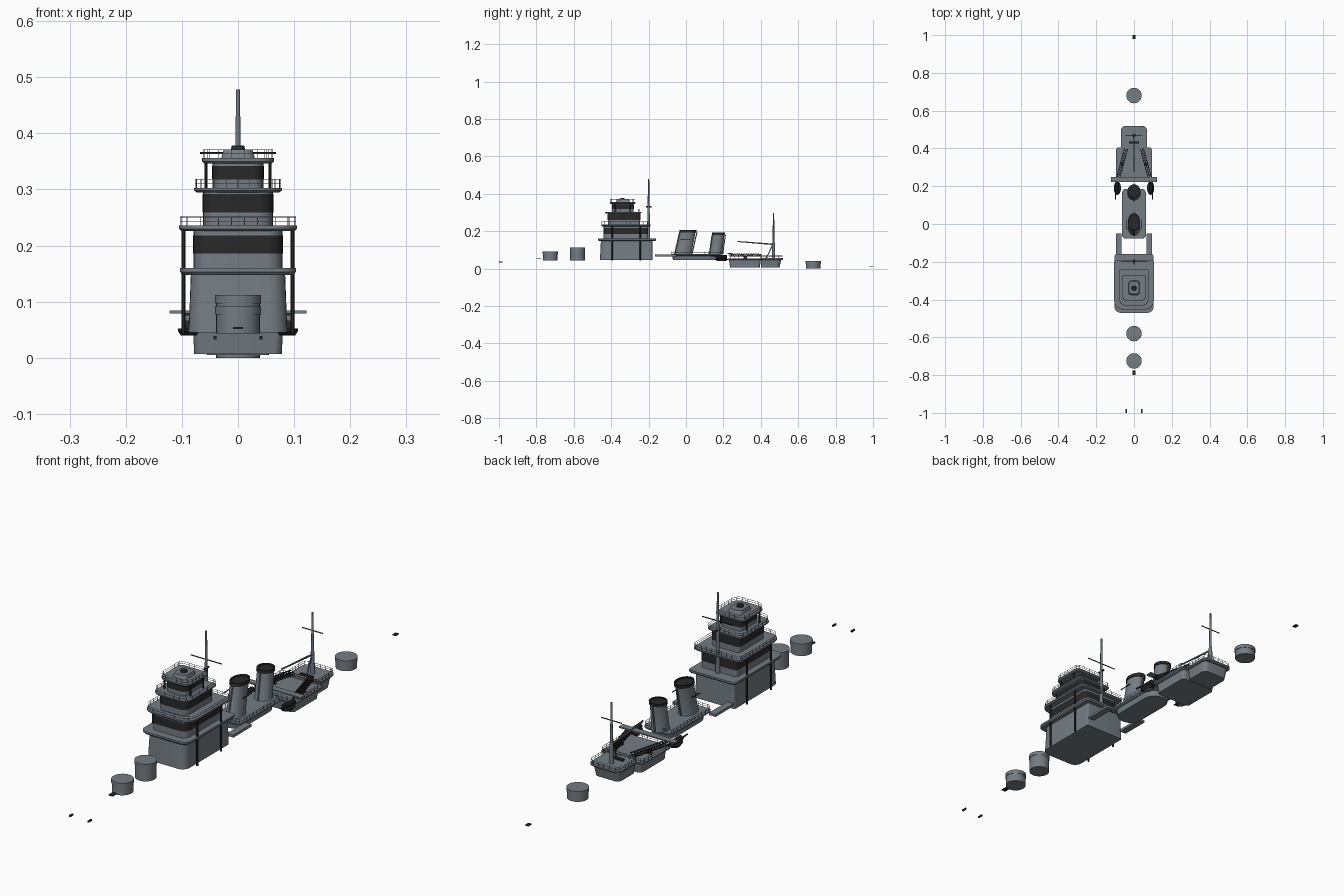
import bpy, bmesh, math
from mathutils import Vector

if "Cube" in bpy.data.objects:
    bpy.data.objects.remove(bpy.data.objects["Cube"])


def mat(name, c):
    m = bpy.data.materials.new(name)
    m.diffuse_color = (*c, 1)
    m.use_nodes = True
    m.node_tree.nodes["Principled BSDF"].inputs["Base Color"].default_value = m.diffuse_color
    return m


GREY = mat("naval_grey", (0.175, 0.205, 0.23))
DARK = mat("dark_grey", (0.022, 0.022, 0.023))


def finish(name, bm, mats):
    bmesh.ops.recalc_face_normals(bm, faces=bm.faces)
    me = bpy.data.meshes.new(name)
    bm.to_mesh(me)
    bm.free()
    for m in mats:
        me.materials.append(m)
    ob = bpy.data.objects.new(name, me)
    bpy.context.collection.objects.link(ob)
    return ob


def rrect(hx, y0, y1, rf, rb, n=6):
    """Rounded rectangle outline: rf = front corner radius, rb = rear."""
    pts = []
    for cx, cy, r, a in ((hx - rf, y0 + rf, rf, -90), (hx - rb, y1 - rb, rb, 0),
                         (-hx + rb, y1 - rb, rb, 90), (-hx + rf, y0 + rf, rf, 180)):
        for i in range(n + 1):
            t = math.radians(a + 90 * i / n)
            pts.append((cx + r * math.cos(t), cy + r * math.sin(t)))
    return pts


def oval(rx, ry, cx=0, cy=0, n=32):
    return [(cx + rx * math.cos(2 * math.pi * i / n), cy + ry * math.sin(2 * math.pi * i / n)) for i in range(n)]


def loft(name, levels, dark=(), cap_dark=False):
    """Stack of (z, outline) levels; segments listed in dark are black."""
    bm = bmesh.new()
    rings = [[bm.verts.new((x, y, z)) for x, y in o] for z, o in levels]
    n = len(rings[0])
    for k in range(len(rings) - 1):
        for i in range(n):
            j = (i + 1) % n
            f = bm.faces.new((rings[k][i], rings[k][j], rings[k + 1][j], rings[k + 1][i]))
            f.material_index = int(k in dark)
    bm.faces.new(rings[0][::-1])
    bm.faces.new(rings[-1]).material_index = int(cap_dark)
    return finish(name, bm, (GREY, DARK))


def beams(name, segs, m, sides=4):
    """Round bars: (start, end, radius at start, radius at end)."""
    bm = bmesh.new()
    for a, b, r0, r1 in segs:
        a, b = Vector(a), Vector(b)
        q = (b - a).to_track_quat('Z', 'Y')
        ring = [[bm.verts.new(p + q @ Vector((r * math.cos(t), r * math.sin(t), 0)))
                 for t in [2 * math.pi * (i + .5) / sides for i in range(sides)]]
                for p, r in ((a, r0), (b, r1))]
        for i in range(sides):
            j = (i + 1) % sides
            bm.faces.new((ring[0][i], ring[0][j], ring[1][j], ring[1][i]))
        bm.faces.new(ring[0][::-1])
        bm.faces.new(ring[1])
    return finish(name, bm, (m,))


def box(name, x0, x1, y0, y1, z0, z1, m):
    bm = bmesh.new()
    bmesh.ops.create_cube(bm, size=1)
    for v in bm.verts:
        v.co = ((x0 + x1) / 2 + v.co.x * (x1 - x0), (y0 + y1) / 2 + v.co.y * (y1 - y0),
                (z0 + z1) / 2 + v.co.z * (z1 - z0))
    return finish(name, bm, (m,))


def railing(name, outline, z, h=0.015):
    segs, r = [], 0.0007
    for i, p in enumerate(outline):
        q = outline[(i + 1) % len(outline)]
        if math.dist(p, q) < 1e-4:
            continue
        for k in (0.5, 1):
            segs.append(((*p, z + h * k), (*q, z + h * k), r, r))
        n = max(1, round(math.dist(p, q) / 0.022))
        for j in range(n if n > 1 or i % 3 == 0 else 0):
            x, y = p[0] + (q[0] - p[0]) * j / n, p[1] + (q[1] - p[1]) * j / n
            segs.append(((x, y, z), (x, y, z + h), r, r))
    beams(name, segs, GREY)


def deck(name, z0, z1, hx, y0, y1, rf, rb, rail=True):
    o = rrect(hx, y0, y1, rf, rb)
    loft(name, [(z0, rrect(hx - .004, y0 + .004, y1 - .004, rf, rb)), (z0 + (z1 - z0) * .4, o), (z1, o)])
    if rail:
        railing(name + "_railing", rrect(hx - .002, y0 + .002, y1 - .002, rf, rb), z1)


# Gun barbettes with top rims
for nm, y, z0, z1 in (("front", -.725, .043, .092), ("second", -.58, .043, .112), ("rear", .68, 0, .042)):
    loft(nm + "_barbette", [(z0, oval(.039, .039, 0, y)), (z1 - .015, oval(.039, .039, 0, y)),
                            (z1 - .015, oval(.041, .041, 0, y)), (z1, oval(.041, .041, 0, y))])

# Small deck fittings at bow and stern
for s in (-1, 1):
    box("bow_chock", s * .041 - .003, s * .041 + .003, -1, -.98, .033, .039, DARK)
box("bow_hatch", -.009, .009, -.80, -.775, .051, .055, DARK)
box("stern_hatch", -.007, .007, .98, 1, .008, .012, DARK)

# Forward tower: four tiers with window bands
loft("tower_base", [(.045, rrect(.088, -.46, -.18, .03, .006)), (.15, rrect(.084, -.455, -.18, .03, .006))])
deck("tower_base_deck", .148, .16, .103, -.47, -.16, .03, .01, False)


def tier(name, zs, hx, y0, y1, r):
    o, b = rrect(hx, y0, y1, r, .012), rrect(hx + .001, y0 - .001, y1 + .001, r, .012)
    loft(name, [(zs[0], o), (zs[1], o), (zs[1], b), (zs[2], b), (zs[2], o), (zs[3], o)], dark=(2,))


tier("bridge_tier", (.16, .186, .218, .23), .079, -.44, -.205, .03)
deck("bridge_deck", .226, .236, .105, -.452, -.19, .045, .015)
tier("upper_tier", (.236, .259, .292, .298), .062, -.418, -.245, .028)
deck("upper_deck", .295, .303, .078, -.432, -.238, .034, .015)
tier("top_tier", (.303, .319, .342, .348), .045, -.395, -.28, .022)
deck("top_deck", .346, .356, .064, -.407, -.27, .028, .015)
loft("director_house", [(.356, rrect(.03, -.375, -.3, .015, .015)), (.370, rrect(.026, -.37, -.305, .015, .015))])
loft("director_cap", [(.37, oval(.013, .013, 0, -.34)), (.378, oval(.011, .011, 0, -.34))], (0,), True)

# Support posts of bridge wings
posts = []
for s in (-1, 1):
    for y in (-.395, -.245):
        posts.append(((s * .097, y, .043), (s * .097, y, .228), .0042, .0042))
    for y in (-.38, -.30):
        posts.append(((s * .057, y, .303), (s * .057, y, .348), .003, .003))
beams("wing_posts", posts, DARK, 8)

# Foremast
beams("foremast", [((0, -.2, .16), (0, -.2, .33), .008, .006), ((0, -.2, .33), (0, -.2, .478), .0055, .0035)], GREY, 12)
beams("foremast_yard", [((-.068, -.2, .365), (.068, -.2, .365), .002, .002),
                        ((0, -.215, .33), (0, -.185, .33), .004, .004)], DARK, 8)

# Side walkways behind the tower
for s in (-1, 1):
    box("side_walkway", s * .081 - .014, s * .081 + .014, -.165, -.05, .066, .076, GREY)

# Funnel deckhouse
loft("funnel_house", [(.045, rrect(.05, -.07, .175, .048, .048)), (.068, rrect(.053, -.073, .178, .048, .048))])
deck("funnel_house_deck", .068, .077, .063, -.078, .185, .02, .02)


def funnel(name, rx, ry, y0, y1, z0, z1):
    def o(t, k):
        return oval(rx * k, ry * k, 0, y0 + (y1 - y0) * t)
    def z(t):
        return z0 + (z1 - z0) * t
    loft(name, [(z(0), o(0, 1.08)), (z(.08), o(.08, 1)), (z(.9), o(.9, .96)), (z(.9), o(.9, 1.05)),
                (z(1), o(1, 1.05)), (z(1), o(1, .9)), (z(.96), o(.96, .9))], (2, 3, 4, 5), True)
    segs = [((0, y0 + s * ry * 1.08, z0), (0, y1 + s * ry * 1.08, z1 - .012), .003, .003) for s in (-1, 1)]
    beams(name + "_steam_pipes", segs, GREY, 8)


funnel("front_funnel", .031, .043, -.015, .012, .075, .207)
funnel("rear_funnel", .032, .033, .16, .175, .075, .192)
for s in (-1, 1):
    beams("funnel_side_rail", [((s * .042, -.03, .155), (s * .042, .025, .157), .002, .002)], DARK)
    # Secondary mounts on sponsons beside the rear funnel
    loft("sponson", [(.04, oval(.014, .02, s * .088, .19)), (.048, oval(.019, .036, s * .088, .19)),
                     (.052, oval(.019, .036, s * .088, .19))], (0, 1), True)
    beams("sponson_mount", [((s * .09, .16, .062), (s * .09, .22, .062), .011, .011),
                            ((s * .098, .13, .068), (s * .098, .17, .065), .003, .003)], DARK, 10)

# Aft superstructure
loft("aft_house", [(.007, rrect(.078, .235, .395, .015, .015)), (.046, rrect(.08, .23, .4, .015, .015))])
deck("aft_house_deck", .045, .054, .094, .225, .405, .012, .012)
loft("rear_house", [(.005, rrect(.055, .4, .5, .01, .02)), (.046, rrect(.06, .4, .508, .01, .02))])
deck("rear_house_deck", .046, .056, .068, .4, .518, .012, .02)
box("cross_platform", -.122, .122, .222, .248, .079, .084, GREY)

# Catapults: lattice beams on the aft deck
for s in (-1, 1):
    a, b = Vector((s * .086, .235, .066)), Vector((s * .042, .4, .066))
    w = (b - a).cross(Vector((0, 0, 1))).normalized() * .009
    up = Vector((0, 0, .012))
    segs = [(a + k * w + h * up, b + k * w + h * up, .002, .002) for k in (-1, 1) for h in (0, 1)]
    for i in range(13):
        p, q = a.lerp(b, i / 13), a.lerp(b, (i + 1) / 13)
        segs += [(p - w + up, p + w + up, .0022, .0022), (p - w, q + w, .0015, .0015)]
        segs += [(p + k * w, q + k * w + up, .0015, .0015) for k in (-1, 1)]
    beams("catapult", segs, DARK)
    beams("catapult_pivot", [(a.lerp(b, .5) - Vector((0, 0, .013)), a.lerp(b, .5), .01, .01)], DARK, 12)

# Mainmast with yard and crane boom
beams("mainmast", [((0, .468, .055), (0, .468, .14), .009, .007), ((0, .468, .14), (0, .468, .297), .0055, .0035)], GREY, 12)
beams("mainmast_yard", [((-.045, .468, .225), (.045, .468, .225), .002, .002)], DARK, 8)
beams("crane_boom", [((0, .465, .13), (0, .275, .145), .004, .003), ((0, .43, .058), (0, .465, .13), .003, .003)], GREY, 8)
box("crane_base", -.027, .027, .425, .436, .056, .064, DARK)

# Smooth curved sides, keep sharp edges
for o in bpy.context.scene.objects:
    o.select_set(True)
    bpy.context.view_layer.objects.active = o
bpy.ops.object.shade_smooth_by_angle(angle=math.radians(35))
